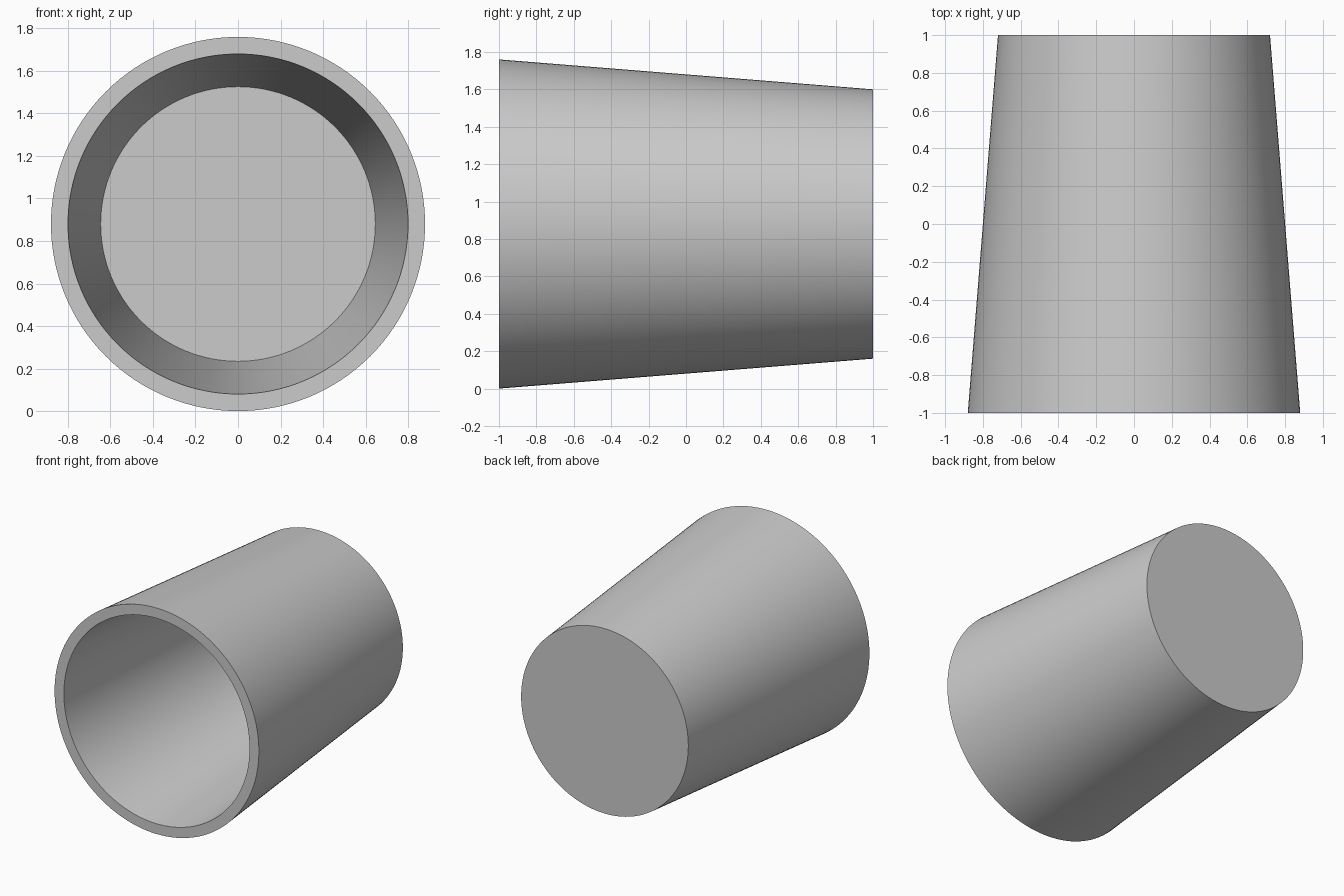
import bpy, bmesh
from math import cos, sin, tau

if "Cube" in bpy.data.objects:
    bpy.data.objects.remove(bpy.data.objects["Cube"])

SIDES = 128
AXIS_Z = 0.88

# Profile as (radius, y): inner floor, inner rim, outer rim, outer base
profile = [(0.646, 0.92), (0.80, -1.0), (0.88, -1.0), (0.72, 1.0)]

# Lathe the profile around the horizontal y axis
bm = bmesh.new()
rings = [[bm.verts.new((r * cos(tau * i / SIDES), y, AXIS_Z + r * sin(tau * i / SIDES)))
          for i in range(SIDES)] for r, y in profile]
for a, b in zip(rings, rings[1:]):
    for i in range(SIDES):
        j = (i + 1) % SIDES
        bm.faces.new((a[i], a[j], b[j], b[i]))

# Flat inside floor and closed outer base
bm.faces.new(rings[0])
bm.faces.new(rings[-1])
bmesh.ops.recalc_face_normals(bm, faces=bm.faces)

mesh = bpy.data.meshes.new("tapered_cup")
bm.to_mesh(mesh)
bm.free()
cup = bpy.data.objects.new("tapered_cup", mesh)
bpy.context.collection.objects.link(cup)

# Smooth walls with crisp rim and base edges
bpy.context.view_layer.objects.active = cup
cup.select_set(True)
bpy.ops.object.shade_smooth_by_angle(angle=0.52)
